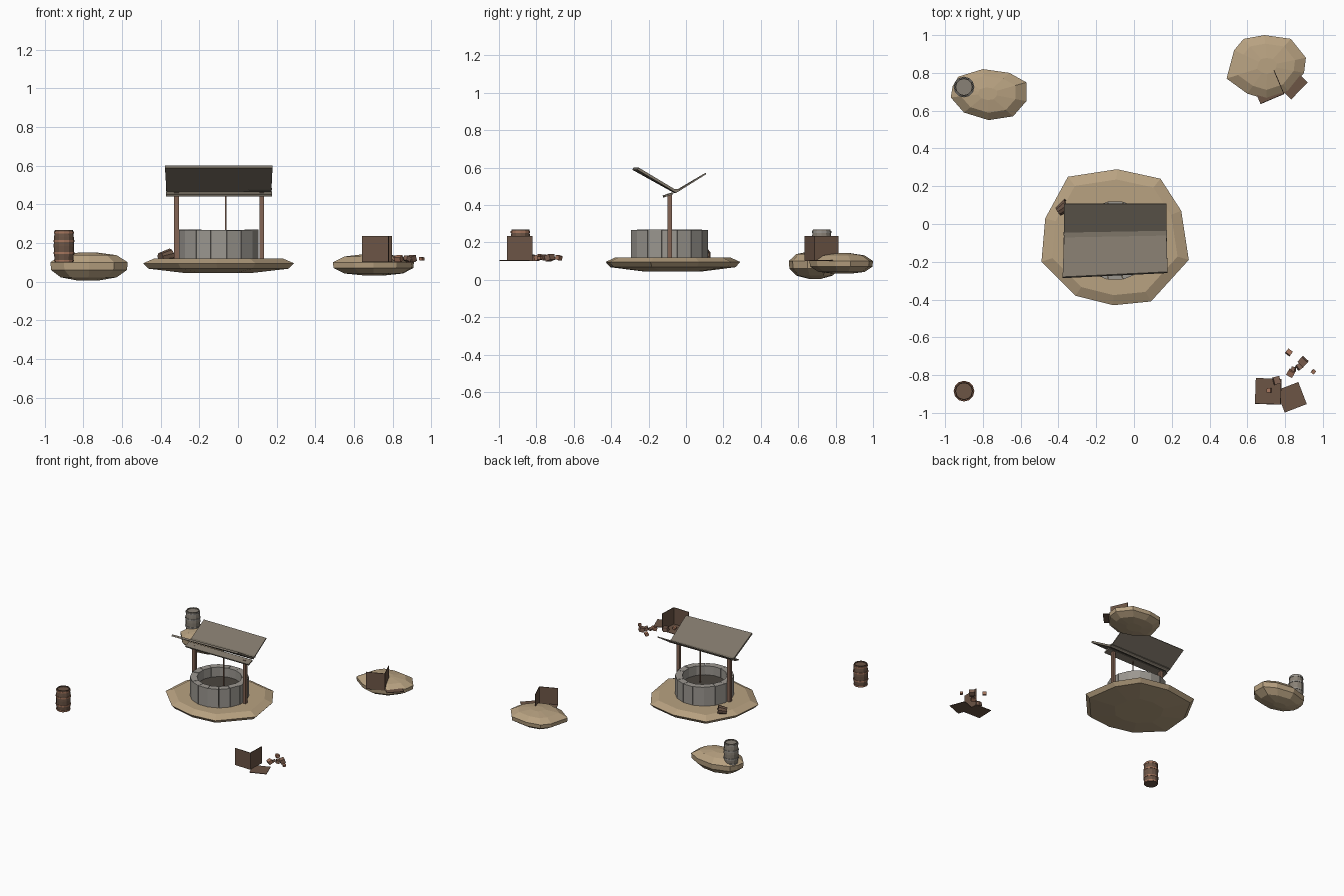
import bpy, bmesh, math, random
from mathutils import Vector, Matrix

if "Cube" in bpy.data.objects:
    bpy.data.objects.remove(bpy.data.objects["Cube"])

random.seed(4)
COLORS = {
    "sand": (0.48, 0.36, 0.22), "stone": (0.33, 0.31, 0.28), "roof": (0.21, 0.18, 0.14),
    "wood": (0.23, 0.13, 0.09), "dark": (0.15, 0.09, 0.06), "red": (0.38, 0.18, 0.11),
    "water": (0.07, 0.06, 0.05), "grey": (0.25, 0.22, 0.18),
}
MATS = {}
for key, c in COLORS.items():
    MATS[key] = bpy.data.materials.new(key)
    MATS[key].diffuse_color = (*c, 1)


def finish(name, bm, mat):
    bmesh.ops.recalc_face_normals(bm, faces=bm.faces)
    me = bpy.data.meshes.new(name)
    bm.to_mesh(me)
    bm.free()
    me.materials.append(MATS[mat])
    ob = bpy.data.objects.new(name, me)
    bpy.context.collection.objects.link(ob)
    return ob


def box(name, center, size, mat, rot=None):
    bm = bmesh.new()
    m = Matrix.Translation(center) @ (rot or Matrix()) @ Matrix.Diagonal((*size, 1))
    bmesh.ops.create_cube(bm, size=1, matrix=m)
    return finish(name, bm, mat)


def loft(bm, rings, caps=True):
    """Skin a list of closed point rings."""
    rows = [[bm.verts.new(p) for p in r] for r in rings]
    n = len(rows[0])
    for a, b in zip(rows, rows[1:]):
        for i in range(n):
            j = (i + 1) % n
            bm.faces.new((a[i], a[j], b[j], b[i]))
    if caps:
        bm.faces.new(rows[0])
        bm.faces.new(rows[-1])


def lathe(name, profile, sides, mat, matrix, caps=True):
    bm = bmesh.new()
    loft(bm, [[(r * math.cos(math.tau * i / sides), r * math.sin(math.tau * i / sides), z)
               for i in range(sides)] for r, z in profile], caps)
    bm.transform(matrix)
    return finish(name, bm, mat)


def mound(name, outline, rings):
    """Faceted island: outline scaled about its middle at several heights."""
    mid = sum((Vector(p) for p in outline), Vector((0, 0))) / len(outline)
    bm = bmesh.new()
    loft(bm, [[(*(mid + (Vector(p) - mid) * s), z) for p in outline] for s, z in rings])
    return finish(name, bm, "sand")


def board(name, corners, thick, mat):
    """Thin board below four corner points."""
    a, b, c, d = [Vector(p) for p in corners]
    n = (b - a).cross(d - a).normalized() * thick
    if n.z < 0:
        n = -n
    bm = bmesh.new()
    loft(bm, [[p - n for p in (a, b, c, d)], [a, b, c, d]])
    return finish(name, bm, mat)


# Sand islands
mound("well_island", [(-.35, .25), (-.09, .29), (.14, .24), (.25, .07), (.29, -.19),
                      (.09, -.41), (-.11, -.43), (-.31, -.38), (-.49, -.2), (-.47, .03)],
      [(.45, .045), (.93, .067), (1, .095), (.85, .12)])
mound("back_left_island", [(-.96, .73), (-.93, .78), (-.80, .82), (-.66, .80), (-.57, .75),
                           (-.57, .65), (-.64, .57), (-.77, .55), (-.90, .59), (-.97, .67)],
      [(.25, .005), (.72, .022), (.98, .06), (1, .10), (.72, .137), (.25, .15)])
mound("back_right_island", [(.49, .77), (.53, .92), (.58, .98), (.69, 1.0), (.83, .98),
                            (.91, .88), (.90, .80), (.82, .70), (.70, .66), (.60, .69)],
      [(.3, .033), (.72, .042), (.98, .07), (1, .10), (.72, .13), (.25, .142)])

# Well: ring of stone blocks, water inside
CX, CY, N = -.10, -.088, 16
bm = bmesh.new()
for k in range(N):
    a0 = math.tau * (k - .5) / N + .006
    a1 = math.tau * (k + .5) / N - .006
    top = .268 + random.uniform(-.003, .002)
    pts = [(.21, a0), (.21, a1), (.16, a1), (.16, a0)]
    loft(bm, [[(CX + r * math.cos(a), CY + r * math.sin(a), z) for r, a in pts]
              for z in (.11, top)])
finish("well_stones", bm, "stone")
lathe("well_water", [(.165, .115), (.165, .195)], N, "water", Matrix.Translation((CX, CY, 0)))

# Posts, rope and butterfly roof
for side, x in (("left", -.318), ("right", .122)):
    box(side + "_post", (x, -.086, .285), (.024, .024, .35), "wood")
box("rope", (-.063, -.086, .325), (.007, .007, .25), "wood")
board("front_roof", [(-.378, -.28, .60), (.178, -.253, .60), (.172, -.045, .475),
                     (-.37, -.055, .475)], .014, "roof")
board("back_roof", [(-.372, -.06, .475), (.172, -.05, .475), (.172, .105, .572),
                    (-.37, .105, .572)], .008, "roof")
board("valley_plank", [(-.37, -.08, .484), (.175, -.075, .484), (.175, -.033, .484),
                       (-.37, -.038, .484)], .010, "roof")
board("lower_plank", [(-.372, -.125, .450), (.175, -.12, .450), (.175, -.07, .467),
                      (-.372, -.075, .467)], .010, "roof")

# Bucket lying beside the well
lathe("bucket", [(.026, -.032), (.036, .032), (.030, .032), (.022, -.022)], 10, "dark",
      Matrix.Translation((-.375, .085, .130)) @ Matrix.Rotation(math.radians(35), 4, 'Z')
      @ Matrix.Rotation(math.radians(80), 4, 'Y'))


# Barrels with hoops
def barrel(prefix, x, y, mat, hoop):
    m = Matrix.Translation((x, y, 0))
    lathe(prefix + "_barrel", [(.047, .10), (.051, .14), (.053, .185), (.051, .23), (.047, .268),
                               (.042, .268), (.042, .260)], 12, mat, m)
    for k, (z, r) in enumerate(((.108, .051), (.148, .055), (.21, .055), (.255, .052))):
        lathe(f"{prefix}_hoop_{k}", [(r - .006, z - .005), (r, z - .005), (r, z + .005),
                                     (r - .006, z + .005)], 12, hoop, m, False)


barrel("front_left", -.90, -.885, "dark", "red")
barrel("back_left", -.90, .725, "grey", "stone")


# Broken crates: floor, two standing walls, fallen lid
def crate(prefix, x, y, angle):
    base = Matrix.Translation((x, y, .103)) @ Matrix.Rotation(math.radians(angle), 4, 'Z')
    w, t = .135, .004
    for part, pos, size, turn in (
            ("floor", (0, 0, 0), (w, w, t), 0),
            ("front_wall", (0, -w / 2, .066), (w, t, .132), 0),
            ("right_wall", (w / 2, 0, .066), (t, w, .132), 0),
            ("lid", (.125, -.028, 0), (.125, .125, t), 23)):
        bm = bmesh.new()
        bmesh.ops.create_cube(bm, size=1, matrix=base @ Matrix.Translation(pos)
                              @ Matrix.Rotation(math.radians(turn), 4, 'Z')
                              @ Matrix.Diagonal((*size, 1)))
        finish(f"{prefix}_crate_{part}", bm, "dark")


crate("front_right", .71, -.885, -2)
crate("back_right", .705, .725, 23)

# Scattered rubble by the front crate
RUBBLE = [(.82, -.68, .03), (.895, -.728, .042), (.95, -.782, .022), (.875, -.755, .032),
          (.83, -.79, .036), (.755, -.828, .04), (.715, -.88, .024), (.845, -.768, .024)]
for k, (x, y, s) in enumerate(RUBBLE):
    rot = Matrix.Rotation(random.uniform(0, 3), 4, 'Z') @ Matrix.Rotation(random.uniform(-.5, .5), 4, 'X')
    box(f"rubble_{k}", (x, y, .118), (s, s * .85, s * .75), "wood" if k % 2 else "red", rot)

for m in bpy.data.materials:
    if m.users and not m.is_grease_pencil:
        m.use_nodes = True
        m.node_tree.nodes["Principled BSDF"].inputs["Base Color"].default_value = m.diffuse_color
